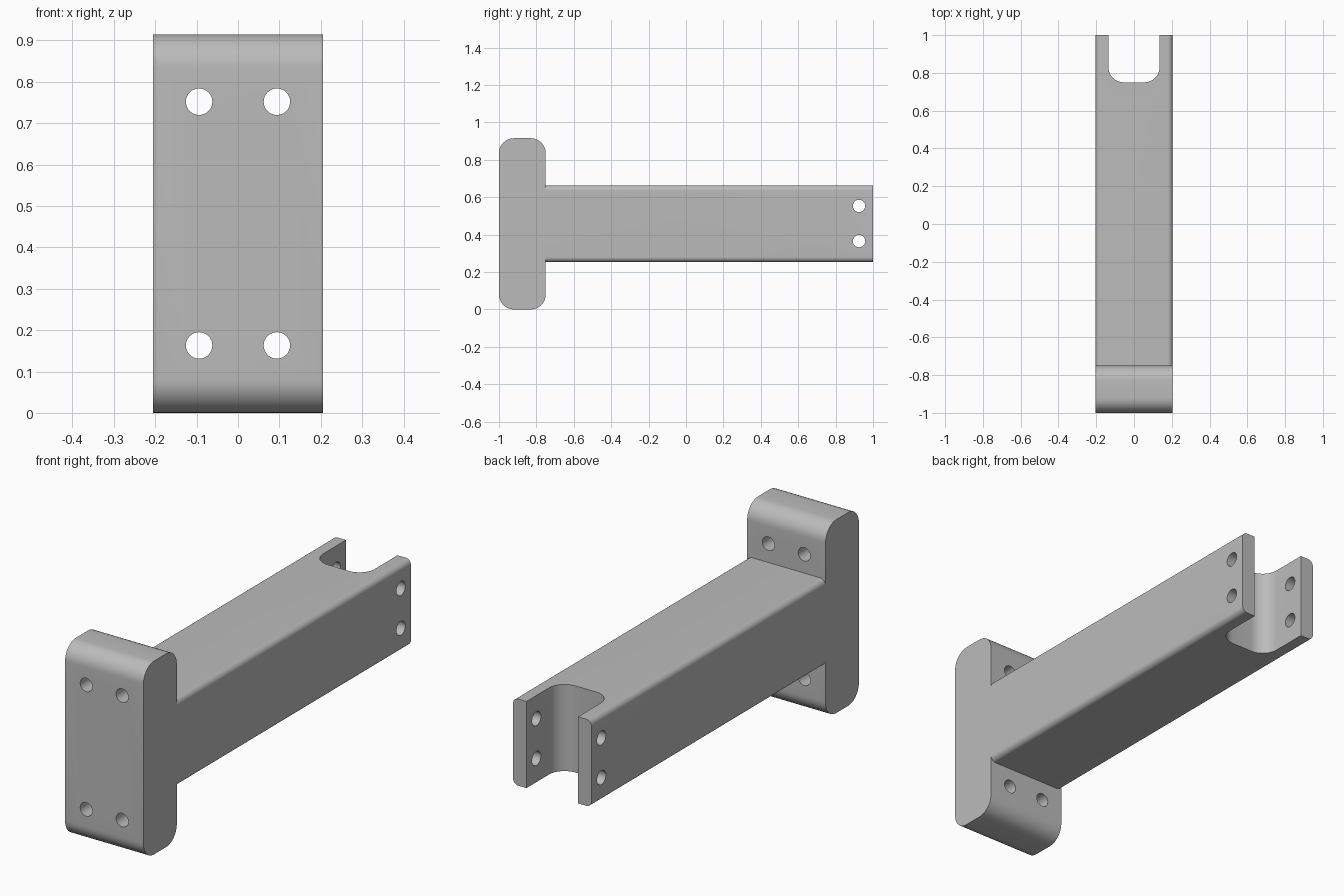
import bpy, bmesh
from mathutils import Vector

cube = bpy.data.objects.get("Cube")
if cube:
    bpy.data.objects.remove(cube, do_unlink=True)

grey = bpy.data.materials.new("plain grey")
grey.use_nodes = True
grey.diffuse_color = (0.5, 0.5, 0.5, 1)
grey.node_tree.nodes["Principled BSDF"].inputs["Base Color"].default_value = (0.5, 0.5, 0.5, 1)


def add_object(name, bm):
    mesh = bpy.data.meshes.new(name)
    bm.to_mesh(mesh)
    bm.free()
    mesh.materials.append(grey)
    obj = bpy.data.objects.new(name, mesh)
    bpy.context.collection.objects.link(obj)
    return obj


def rounded_box(name, low, high, axis, radius, keep=lambda p: True):
    """Box with the chosen edges parallel to one axis rounded."""
    low, high = Vector(low), Vector(high)
    bm = bmesh.new()
    bmesh.ops.create_cube(bm, size=1)
    for v in bm.verts:
        v.co = (low + high) / 2 + v.co * (high - low)
    edges = [e for e in bm.edges
             if abs((e.verts[0].co - e.verts[1].co).normalized()[axis]) > 0.9
             and keep((e.verts[0].co + e.verts[1].co) / 2)]
    bmesh.ops.bevel(bm, geom=edges, offset=radius, segments=10, profile=0.5, affect='EDGES')
    return add_object(name, bm)


def drill(name, center, axis, radius, depth):
    bm = bmesh.new()
    bmesh.ops.create_cone(bm, cap_ends=True, segments=32, radius1=radius, radius2=radius, depth=depth)
    turn = Vector(axis).to_track_quat('Z', 'Y').to_matrix()
    bmesh.ops.rotate(bm, verts=bm.verts, cent=(0, 0, 0), matrix=turn)
    bmesh.ops.translate(bm, verts=bm.verts, vec=center)
    return add_object(name, bm)


def combine(target, other, operation):
    mod = target.modifiers.new(other.name, 'BOOLEAN')
    mod.operation = operation
    mod.solver = 'EXACT'
    mod.object = other
    bpy.context.view_layer.objects.active = target
    bpy.ops.object.modifier_apply(modifier=mod.name)
    bpy.data.objects.remove(other, do_unlink=True)


HALF = 0.205

# Mounting plate and long arm, joined into one solid
bracket = rounded_box("bracket", (-HALF, -1, 0), (HALF, -0.75, 0.915), 0, 0.08)
arm = rounded_box("arm", (-HALF, -0.85, 0.253), (HALF, 1, 0.663), 1, 0.027)
combine(bracket, arm, 'UNION')

# Fork slot with rounded inner corners
slot = rounded_box("slot", (-0.135, 0.75, 0.1), (0.135, 1.2, 0.8), 2, 0.08,
                   lambda p: p.y < 1)
combine(bracket, slot, 'DIFFERENCE')

# Four bolt holes through the plate
for x in (-0.094, 0.094):
    for z in (0.163, 0.752):
        combine(bracket, drill("bolt_hole", (x, -0.875, z), (0, 1, 0), 0.032, 0.4), 'DIFFERENCE')

# Two pin holes through both fork prongs
for z in (0.365, 0.553):
    combine(bracket, drill("pin_hole", (0, 0.925, z), (1, 0, 0), 0.033, 0.6), 'DIFFERENCE')

# Smooth the rounded edges and keep the corners sharp
bpy.ops.object.select_all(action='DESELECT')
bracket.select_set(True)
bpy.context.view_layer.objects.active = bracket
bpy.ops.object.shade_smooth_by_angle(angle=0.6)
